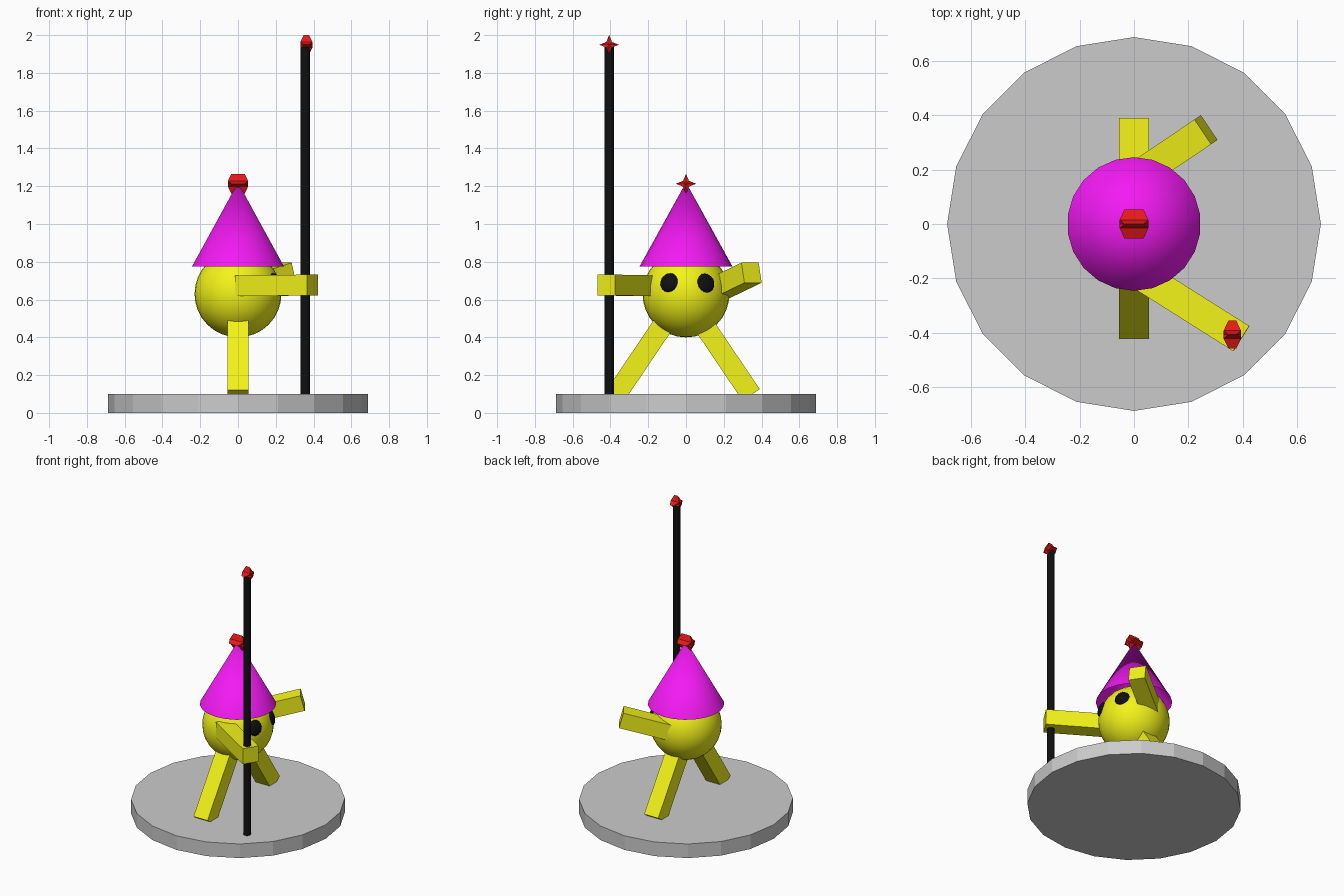
import bpy, bmesh, math
from mathutils import Vector, Matrix

if "Cube" in bpy.data.objects:
    bpy.data.objects.remove(bpy.data.objects["Cube"])


def material(name, rgb):
    m = bpy.data.materials.new(name)
    m.diffuse_color = (*rgb, 1)
    m.use_nodes = True
    m.node_tree.nodes["Principled BSDF"].inputs["Base Color"].default_value = m.diffuse_color
    return m


YELLOW = material("yellow", (0.9, 0.9, 0.01))
MAGENTA = material("magenta", (0.9, 0.01, 0.9))
RED = material("red", (0.8, 0.01, 0.01))
BLACK = material("black", (0.005, 0.005, 0.005))


def finish(name, bm, mat=None, smooth=False):
    me = bpy.data.meshes.new(name)
    bm.to_mesh(me)
    bm.free()
    ob = bpy.data.objects.new(name, me)
    bpy.context.collection.objects.link(ob)
    if mat:
        me.materials.append(mat)
    if smooth:
        bpy.ops.object.select_all(action='DESELECT')
        ob.select_set(True)
        bpy.context.view_layer.objects.active = ob
        bpy.ops.object.shade_smooth_by_angle(angle=math.radians(35))
    return ob


def cone(name, sides, r1, r2, z0, z1, x=0, y=0, caps=True, mat=None, smooth=False):
    bm = bmesh.new()
    bmesh.ops.create_cone(bm, cap_ends=caps, segments=sides, radius1=r1, radius2=r2,
                          depth=z1 - z0, matrix=Matrix.Translation((x, y, (z0 + z1) / 2)))
    bmesh.ops.remove_doubles(bm, verts=bm.verts, dist=1e-5)
    return finish(name, bm, mat, smooth)


def ball(name, center, scale, mat, rot=Matrix(), seg=32, rings=16):
    bm = bmesh.new()
    m = Matrix.Translation(center) @ rot @ Matrix.Diagonal((*scale, 1))
    bmesh.ops.create_uvsphere(bm, u_segments=seg, v_segments=rings, radius=1, matrix=m)
    return finish(name, bm, mat, True)


def limb(name, end, direction, length, width=0.11):
    # square bar whose outer end face is centred on `end`
    d = Vector(direction).normalized()
    side = d.cross((0, 0, 1)).normalized()
    up = side.cross(d)
    rot = Matrix((side, d, up)).transposed().to_4x4()
    bm = bmesh.new()
    m = (Matrix.Translation(Vector(end) - d * length / 2) @ rot
         @ Matrix.Diagonal((width, length, width, 1)))
    bmesh.ops.create_cube(bm, size=1, matrix=m)
    return finish(name, bm, YELLOW)


def star(name, center, tip, inner, tip_x, inner_x):
    # four-pointed star facing +x and -x, thicker at the inner corners
    bm = bmesh.new()
    cx, cy, cz = center
    loops = []
    for s in (-1, 1):
        loop = []
        for i in range(8):
            a = i * math.pi / 4
            r, x = (inner, inner_x) if i % 2 else (tip, tip_x)
            loop.append(bm.verts.new((cx + s * x, cy + r * math.cos(a), cz + r * math.sin(a))))
        mid = bm.verts.new((cx + s * inner_x, cy, cz))
        for i in range(8):
            bm.faces.new((mid, loop[i], loop[(i + 1) % 8]))
        loops.append(loop)
    a, b = loops
    for i in range(8):
        j = (i + 1) % 8
        bm.faces.new((a[i], a[j], b[j], b[i]))
    bmesh.ops.recalc_face_normals(bm, faces=bm.faces)
    return finish(name, bm, RED)


# Round base
cone("base", 20, 0.688, 0.688, 0, 0.1)

# Body and eyes (face looks toward +x)
C = Vector((0, 0, 0.63))
ball("body", C, (0.23, 0.23, 0.23), YELLOW)
for name, y in (("eye_front", -0.09), ("eye_back", 0.11)):
    n = Vector((0.197, y, 0.06)).normalized()
    ball(name, C + n * 0.223, (0.05, 0.052, 0.022), BLACK,
         n.to_track_quat('Z', 'Y').to_matrix().to_4x4(), 16, 8)

# Hat, open underneath, with a star at its tip
cone("hat", 22, 0.246, 0, 0.775, 1.22, caps=False, mat=MAGENTA, smooth=True)
star("hat_star", (0, 0, 1.213), 0.053, 0.022, 0.035, 0.053)

# Legs
limb("front_leg", (0, -0.375, 0.09), (0, -0.56, -0.83), 0.45)
limb("back_leg", (0, 0.345, 0.095), (0, 0.56, -0.83), 0.45)

# Arms: one holds the staff, one is raised
limb("staff_arm", (0.395, -0.422, 0.677), (0.845, -0.534, 0.01), 0.45)
limb("raised_arm", (0.265, 0.347, 0.742), (0.8, 0.54, 0.26), 0.32)

# Staff and its star
cone("staff", 16, 0.025, 0.025, 0.09, 1.95, 0.357, -0.407, mat=BLACK, smooth=True)
star("staff_star", (0.362, -0.407, 1.949), 0.052, 0.021, 0.014, 0.032)
